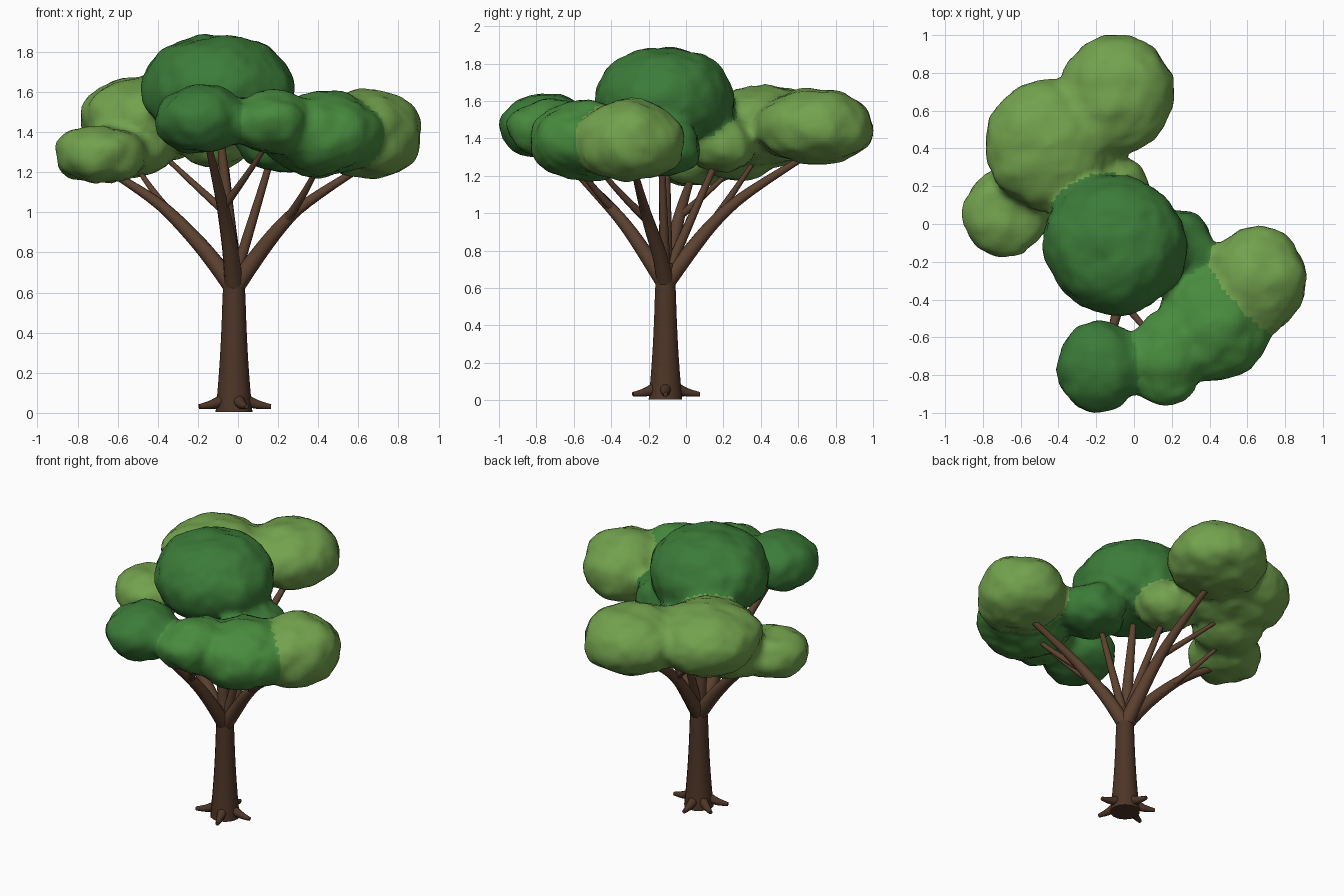
import bpy, bmesh, math
from mathutils import Vector, noise

if "Cube" in bpy.data.objects:
    bpy.data.objects.remove(bpy.data.objects["Cube"])


def material(name, rgb):
    m = bpy.data.materials.new(name)
    m.diffuse_color = (*rgb, 1)
    m.use_nodes = True
    m.node_tree.nodes["Principled BSDF"].inputs["Base Color"].default_value = m.diffuse_color
    return m


BARK = material("bark", (0.075, 0.036, 0.020))
TWIG = material("branch_bark", (0.11, 0.055, 0.030))
LEAVES = [material("dark_leaf", (0.045, 0.20, 0.040)),
          material("mid_leaf", (0.065, 0.26, 0.048)),
          material("light_leaf", (0.17, 0.36, 0.075))]
DARK, MID, LIGHT = 0, 1, 2


def add_object(name, me):
    ob = bpy.data.objects.new(name, me)
    bpy.context.collection.objects.link(ob)
    return ob


def baked(ob):
    """Mesh with curve or modifiers applied."""
    dg = bpy.context.evaluated_depsgraph_get()
    me = bpy.data.meshes.new_from_object(ob.evaluated_get(dg))
    bpy.data.objects.remove(ob)
    me.materials.clear()
    return me


def tube(name, points, mat, sides=3):
    """Tapered limb through (x, y, z, radius) points."""
    cu = bpy.data.curves.new(name, 'CURVE')
    cu.dimensions = '3D'
    cu.bevel_depth = 1.0
    cu.bevel_resolution = sides
    cu.use_fill_caps = True
    sp = cu.splines.new('NURBS')
    sp.points.add(len(points) - 1)
    for p, (x, y, z, r) in zip(sp.points, points):
        p.co = (x, y, z, 1)
        p.radius = r
    sp.order_u = 3
    sp.use_endpoint_u = True
    sp.resolution_u = 5
    me = baked(add_object(name + "_curve", cu))
    me.materials.append(mat)
    me.shade_smooth()
    me.set_sharp_from_angle(angle=math.radians(50))
    add_object(name, me)


TX, TY = -0.02, -0.11

# trunk
tube("trunk", [(TX, TY, 0.005, 0.092), (TX, TY, 0.06, 0.086), (TX, TY, 0.25, 0.071),
               (TX, TY, 0.45, 0.061), (TX, TY, 0.63, 0.056), (TX, TY, 0.73, 0.045)], BARK, 5)

# roots
for i, deg in enumerate((0, 95, 148, 200, 290)):
    c, s = math.cos(math.radians(deg)), math.sin(math.radians(deg))
    tube(f"root_{i + 1}", [(TX + c * d, TY + s * d, z, r) for d, z, r in
                           ((0.04, 0.07, 0.035), (0.10, 0.045, 0.026),
                            (0.15, 0.035, 0.018), (0.185, 0.032, 0.012))], BARK)

# main limbs
tube("left_limb", [(TX, TY, 0.62, 0.047), (-0.12, -0.09, 0.76, 0.042), (-0.27, -0.05, 0.93, 0.035),
                   (-0.43, -0.01, 1.08, 0.026), (-0.67, 0.04, 1.22, 0.016)], TWIG)
tube("right_limb", [(TX, TY, 0.62, 0.047), (0.07, -0.13, 0.75, 0.042), (0.20, -0.19, 0.92, 0.035),
                    (0.33, -0.23, 1.05, 0.026), (0.64, -0.28, 1.24, 0.016)], TWIG)
tube("front_limb", [(TX, TY, 0.62, 0.047), (-0.03, -0.20, 0.76, 0.042), (-0.06, -0.33, 0.95, 0.035),
                    (-0.09, -0.47, 1.10, 0.027), (-0.15, -0.70, 1.34, 0.016)], TWIG)
tube("back_limb", [(TX, TY, 0.62, 0.047), (-0.03, 0.0, 0.77, 0.042), (-0.05, 0.16, 0.97, 0.034),
                   (-0.06, 0.35, 1.13, 0.026), (-0.07, 0.65, 1.31, 0.016)], TWIG)
tube("crown_limb", [(TX, TY, 0.62, 0.042), (-0.04, -0.11, 0.9, 0.034),
                    (-0.07, -0.11, 1.2, 0.026), (-0.09, -0.11, 1.40, 0.018)], TWIG)

# side branches
for name, pts in {
    "left_side_branch": [(-0.32, -0.04, 0.98, 0.022), (-0.42, 0.10, 1.09, 0.016), (-0.52, 0.26, 1.25, 0.010)],
    "right_side_branch": [(0.24, -0.20, 0.96, 0.024), (0.33, -0.34, 1.08, 0.017), (0.42, -0.49, 1.27, 0.011)],
    "front_side_branch": [(-0.07, -0.40, 1.03, 0.022), (0.03, -0.52, 1.16, 0.016), (0.16, -0.67, 1.36, 0.010)],
    "back_side_branch": [(-0.05, 0.17, 0.99, 0.022), (-0.20, 0.26, 1.12, 0.016), (-0.42, 0.40, 1.33, 0.010)],
    "inner_right_branch": [(TX, TY, 0.66, 0.030), (0.07, -0.12, 0.95, 0.024), (0.18, -0.13, 1.32, 0.015)],
    "inner_back_branch": [(TX, TY, 0.66, 0.030), (-0.04, 0.02, 0.95, 0.024), (-0.11, 0.18, 1.32, 0.015)],
}.items():
    tube(name, pts, TWIG)

# foliage clumps: x, y, z, rx, ry, rz, leaf colour
CLUMPS = [
    (-0.10, -0.11, 1.62, 0.375, 0.365, 0.27, DARK),     # crown
    (-0.685, 0.05, 1.29, 0.23, 0.225, 0.145, LIGHT),    # left
    (-0.53, 0.27, 1.325, 0.21, 0.21, 0.145, LIGHT),     # left inner
    (-0.45, 0.42, 1.47, 0.335, 0.345, 0.21, LIGHT),     # back left
    (-0.09, 0.69, 1.465, 0.30, 0.315, 0.20, LIGHT),     # back
    (-0.11, 0.19, 1.365, 0.185, 0.185, 0.14, LIGHT),    # back inner
    (0.22, -0.13, 1.355, 0.205, 0.21, 0.155, DARK),     # right inner
    (-0.18, -0.755, 1.465, 0.225, 0.24, 0.17, DARK),    # front left
    (0.17, -0.71, 1.45, 0.205, 0.245, 0.155, MID),      # front
    (0.42, -0.53, 1.39, 0.30, 0.305, 0.205, MID),       # front right
    (0.65, -0.30, 1.39, 0.26, 0.29, 0.215, LIGHT),      # right
]

bm = bmesh.new()
for x, y, z, rx, ry, rz, _ in CLUMPS:
    seed = Vector((x * 9, y * 9, z * 9))
    for v in bmesh.ops.create_icosphere(bm, subdivisions=4, radius=1)["verts"]:
        n = v.co.normalized()
        k = 1 + 0.05 * noise.noise(n * 1.8 + seed)
        h = n.z if n.z > 0 else -abs(n.z) ** 0.85
        v.co = Vector((x + n.x * rx * k, y + n.y * ry * k, z + h * rz * k))
me = bpy.data.meshes.new("foliage_source")
bm.to_mesh(me)
bm.free()

# merge the clumps into one skin with softened creases
ob = add_object("foliage_source", me)
rm = ob.modifiers.new("merge", 'REMESH')
rm.mode = 'VOXEL'
rm.voxel_size = 0.028
sm = ob.modifiers.new("soften", 'SMOOTH')
sm.factor = 0.5
sm.iterations = 6
me = baked(ob)

# leafy bumps, then colour each face by its nearest clump
normals = [v.normal.copy() for v in me.vertices]
for v, n in zip(me.vertices, normals):
    v.co += n * (0.004 + 0.014 * noise.noise(v.co * 9) + 0.006 * noise.noise(v.co * 20))
for m in LEAVES:
    me.materials.append(m)


def closeness(p, c):
    return sum(((p[i] - c[i]) / c[i + 3]) ** 2 for i in range(3))


for f in me.polygons:
    f.material_index = min(CLUMPS, key=lambda c: closeness(f.center, c))[6]
me.shade_smooth()
add_object("foliage", me)
